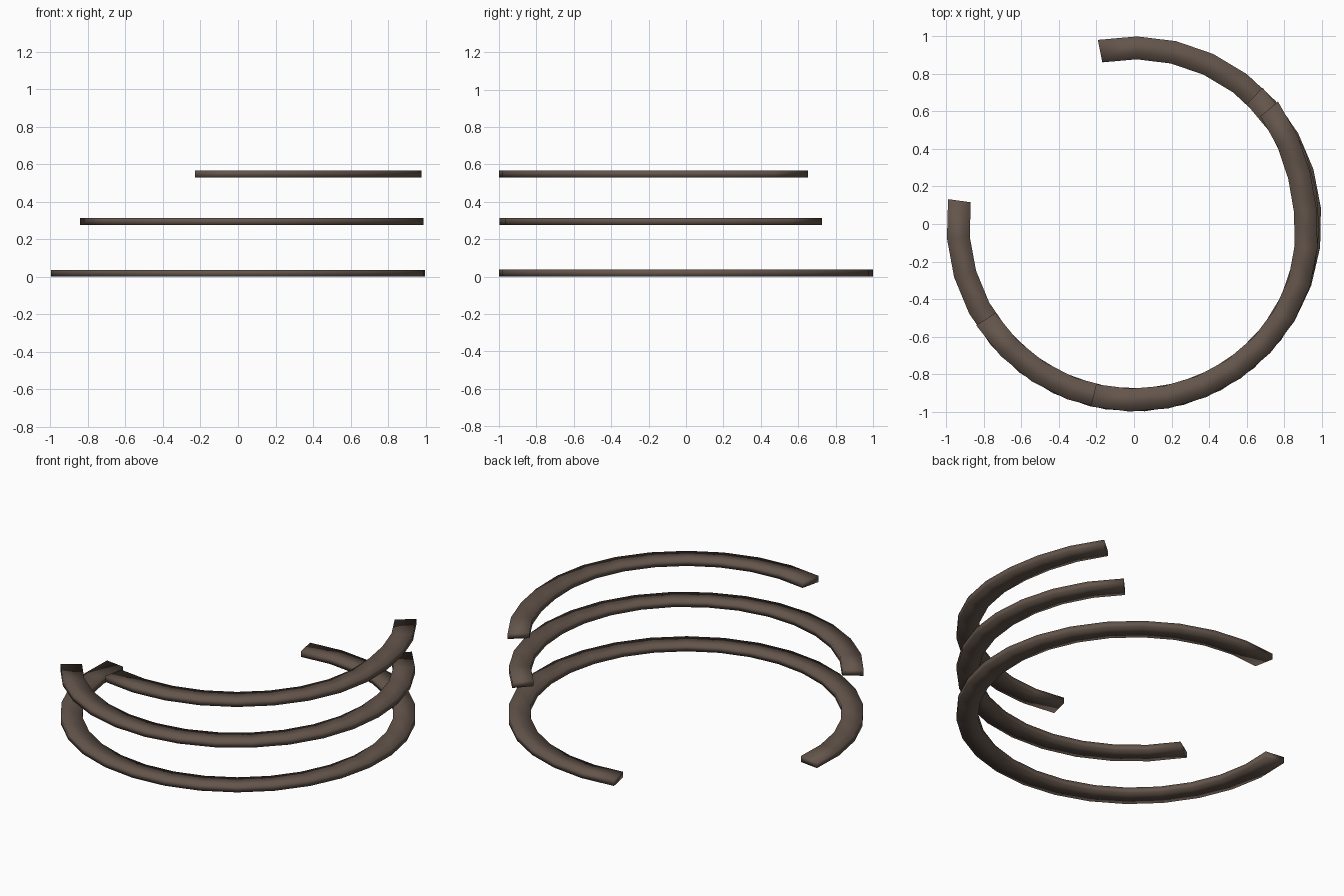
import bpy, bmesh, math

if "Cube" in bpy.data.objects:
    bpy.data.objects.remove(bpy.data.objects["Cube"])

mat = bpy.data.materials.new("dark brown")
mat.diffuse_color = (0.125, 0.09, 0.07, 1)
mat.use_nodes = True
mat.node_tree.nodes["Principled BSDF"].inputs["Base Color"].default_value = mat.diffuse_color
WIDTH, THICK = 0.122, 0.037


def arc(name, start, end, segments, z, dent=0.0, flare=0.0):
    """Flat open band: rectangular section swept round the z axis."""
    bm = bmesh.new()
    rings = []
    for i in range(segments + 1):
        t = i / segments
        a = math.radians(start + (end - start) * t)
        # slight pull inward late in the sweep, then flare at the tip
        r = 1.0 - dent * math.exp(-((t - 0.78) / 0.15) ** 2) + flare * max(0, (t - 0.9) / 0.1)
        rings.append([bm.verts.new((q * math.cos(a), q * math.sin(a), h))
                      for q, h in ((r - WIDTH, z), (r, z), (r, z + THICK), (r - WIDTH, z + THICK))])
    for p, q in zip(rings, rings[1:]):
        for k in range(4):
            n = (k + 1) % 4
            bm.faces.new((p[k], p[n], q[n], q[k]))
    bm.faces.new(rings[0])
    bm.faces.new(rings[-1][::-1])
    bmesh.ops.recalc_face_normals(bm, faces=bm.faces)
    for f in bm.faces:
        f.smooth = True
    me = bpy.data.meshes.new(name)
    bm.to_mesh(me)
    bm.free()
    me.materials.append(mat)
    bpy.context.collection.objects.link(bpy.data.objects.new(name, me))


# three stacked open bands
arc("bottom_band", 172.4, 461.1, 24, 0.0)
arc("middle_band", 212.7, 406.7, 16, 0.276, dent=0.012)
arc("top_band", 256.7, 400.4, 12, 0.53, dent=0.024, flare=0.01)
